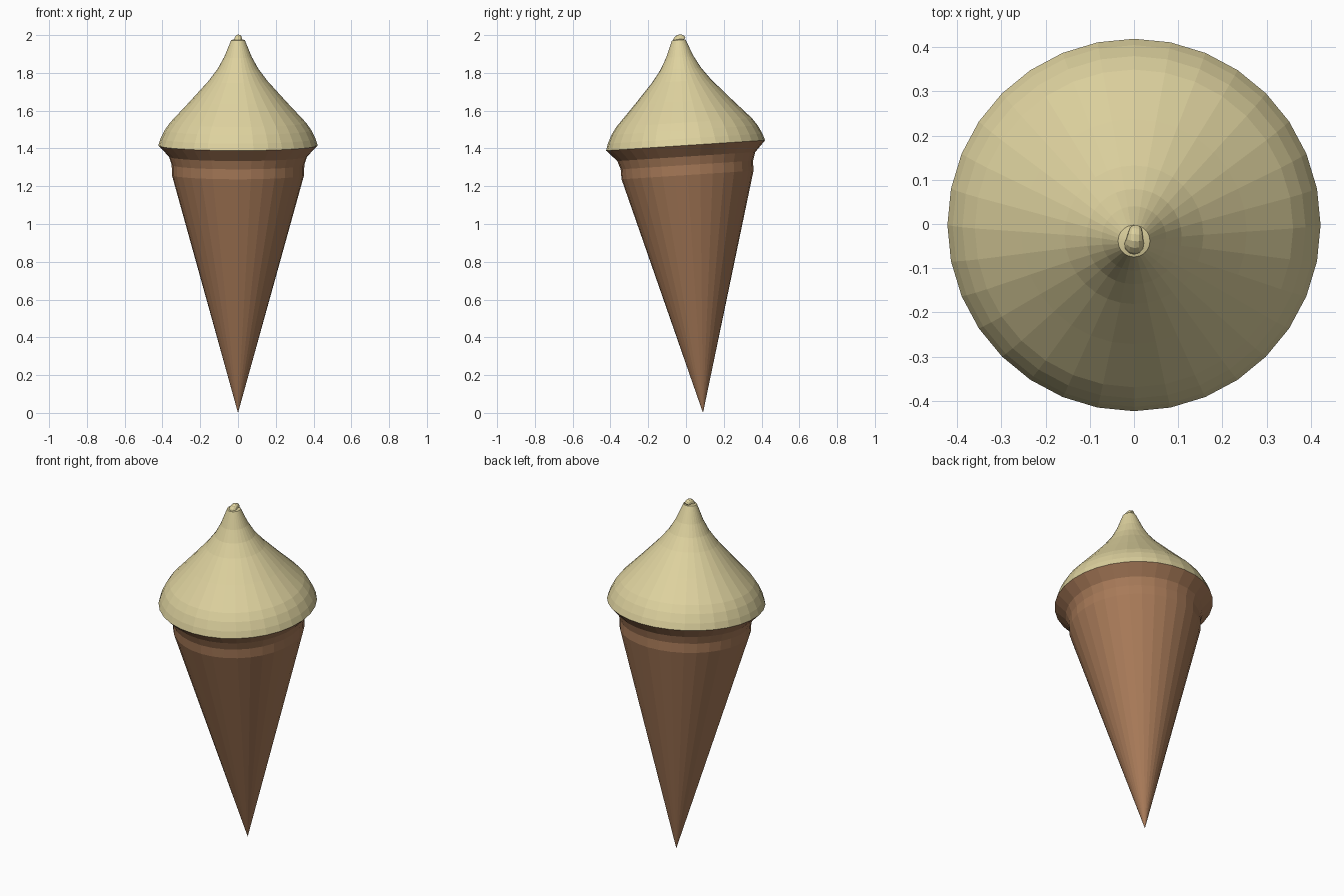
import bpy, bmesh, math
from mathutils import Matrix, Vector

default = bpy.data.objects.get("Cube")
if default:
    bpy.data.objects.remove(default, do_unlink=True)

SIDES = 32
# The whole treat leans slightly to the front around its pointed end
LEAN = Matrix.Translation((0, 0.09, 0)) @ Matrix.Rotation(0.065, 4, 'X')


def material(name, colour):
    mat = bpy.data.materials.new(name)
    mat.use_nodes = True
    mat.diffuse_color = (*colour, 1)
    mat.node_tree.nodes["Principled BSDF"].inputs["Base Color"].default_value = (*colour, 1)
    return mat


def add_object(name, bm, mat):
    bmesh.ops.remove_doubles(bm, verts=bm.verts, dist=0.0001)
    bmesh.ops.recalc_face_normals(bm, faces=bm.faces)
    bm.transform(LEAN)
    mesh = bpy.data.meshes.new(name)
    bm.to_mesh(mesh)
    bm.free()
    mesh.materials.append(mat)
    obj = bpy.data.objects.new(name, mesh)
    bpy.context.collection.objects.link(obj)


def lathe(name, profile, mat):
    bm = bmesh.new()
    verts = [bm.verts.new((r, 0, z)) for r, z in profile]
    edges = [bm.edges.new(pair) for pair in zip(verts, verts[1:])]
    bmesh.ops.spin(bm, geom=verts + edges, cent=(0, 0, 0), axis=(0, 0, 1),
                   angle=math.tau, steps=SIDES, use_merge=False)
    add_object(name, bm, mat)


def tube(name, path, sides, mat):
    """Skin rings along a path of (point, radius) pairs."""
    bm = bmesh.new()
    rings = []
    for i, (point, radius) in enumerate(path):
        ahead = path[min(i + 1, len(path) - 1)][0]
        behind = path[max(i - 1, 0)][0]
        along = (ahead - behind).normalized()
        side = Vector((1, 0, 0))
        up = along.cross(side).normalized()
        side = up.cross(along)
        rings.append([bm.verts.new(point + radius * (math.cos(a) * side + math.sin(a) * up))
                      for a in (math.tau * k / sides for k in range(sides))])
    for low, high in zip(rings, rings[1:]):
        for k in range(sides):
            n = (k + 1) % sides
            bm.faces.new((low[k], low[n], high[n], high[k]))
    bm.faces.new(rings[0])
    bm.faces.new(rings[-1])
    add_object(name, bm, mat)


wafer = material("wafer brown", (0.39, 0.195, 0.098))
cream = material("vanilla cream", (0.73, 0.645, 0.345))

# Cone with a straight collar and a flared rim
lathe("wafer_cone", [(0, 0), (0.35, 1.262), (0.351, 1.315), (0.366, 1.36), (0.422, 1.419)], wafer)

# Cream swirl with a rounded shoulder and a concave neck
lathe("cream_swirl", [(0.422, 1.419), (0.41, 1.455), (0.388, 1.5), (0.36, 1.54), (0.255, 1.652),
                      (0.157, 1.76), (0.108, 1.825), (0.073, 1.888), (0.036, 1.978), (0, 1.986)], cream)

# Little curl folding over to the back
curl = []
for i in range(7):
    t = i / 6
    a = math.pi * 0.85 * t
    curl.append((Vector((0.004 * t, 0.01 - 0.018 * math.cos(a), 1.971 + 0.018 * math.sin(a))),
                 0.024 - 0.010 * t))
tube("cream_curl", curl, 12, cream)
